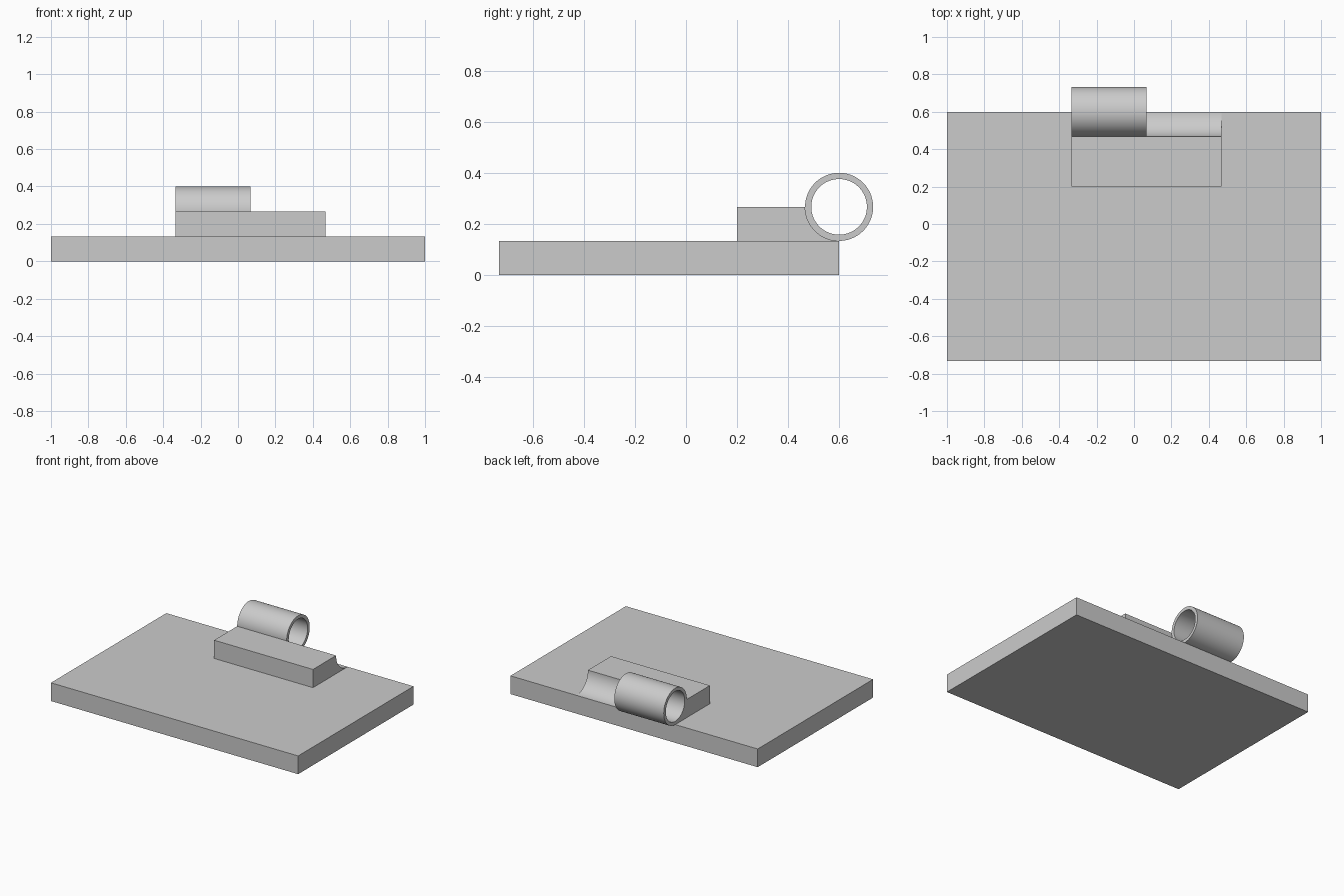
import bpy
import bmesh
from math import cos, sin, pi, radians

cube = bpy.data.objects.get("Cube")
if cube:
    bpy.data.objects.remove(cube, do_unlink=True)

U = 1 / 15                       # one design unit
AXIS_Y, AXIS_Z = 9 * U, 4 * U    # hinge axis
OUTER, INNER = 2 * U, 0.109
SEGMENTS = 96

grey = bpy.data.materials.new("light_grey")
grey.use_nodes = True
colour = (0.6, 0.6, 0.6, 1)
grey.diffuse_color = colour
grey.node_tree.nodes["Principled BSDF"].inputs["Base Color"].default_value = colour


def arc(radius, start, end, steps):
    """Points on a circle around the hinge axis, as (y, z)."""
    angles = [start + (end - start) * i / steps for i in range(steps + 1)]
    return [(AXIS_Y + radius * cos(a), AXIS_Z + radius * sin(a)) for a in angles]


def finish(name, bm):
    bmesh.ops.recalc_face_normals(bm, faces=bm.faces)
    mesh = bpy.data.meshes.new(name)
    bm.to_mesh(mesh)
    bm.free()
    mesh.materials.append(grey)
    obj = bpy.data.objects.new(name, mesh)
    bpy.context.collection.objects.link(obj)
    bpy.ops.object.select_all(action="DESELECT")
    obj.select_set(True)
    bpy.context.view_layer.objects.active = obj
    bpy.ops.object.shade_smooth_by_angle(angle=radians(30))
    return obj


def extrude_profile(name, points, x0, x1):
    """Solid made by sweeping a (y, z) outline along x."""
    bm = bmesh.new()
    face = bm.faces.new([bm.verts.new((x0, y, z)) for y, z in points])
    swept = bmesh.ops.extrude_face_region(bm, geom=[face], use_keep_orig=True)
    verts = [g for g in swept["geom"] if isinstance(g, bmesh.types.BMVert)]
    bmesh.ops.translate(bm, verts=verts, vec=(x1 - x0, 0, 0))
    return finish(name, bm)


def tube(name, x0, x1):
    """Hollow cylinder along x around the hinge axis."""
    bm = bmesh.new()
    corners = [(OUTER, x0), (OUTER, x1), (INNER, x1), (INNER, x0)]
    loops = [[bm.verts.new((x, y, z)) for y, z in arc(r, 0, 2 * pi, SEGMENTS)[:-1]]
             for r, x in corners]
    for k, loop in enumerate(loops):
        other = loops[(k + 1) % len(loops)]
        for i in range(SEGMENTS):
            j = (i + 1) % SEGMENTS
            bm.faces.new((loop[i], loop[j], other[j], other[i]))
    return finish(name, bm)


# Base plate
front, back, top = -11 * U, 9 * U, 2 * U
extrude_profile("base_plate", [(front, 0), (back, 0), (back, top), (front, top)], -1, 1)

# Mounting block with a concave seat for the knuckle
seat = arc(OUTER, pi, 1.5 * pi, SEGMENTS // 4)
extrude_profile("hinge_block", [(3 * U, top), (3 * U, AXIS_Z)] + seat, -5 * U, 7 * U)

# Hinge knuckle
tube("hinge_knuckle", -5 * U, U)
